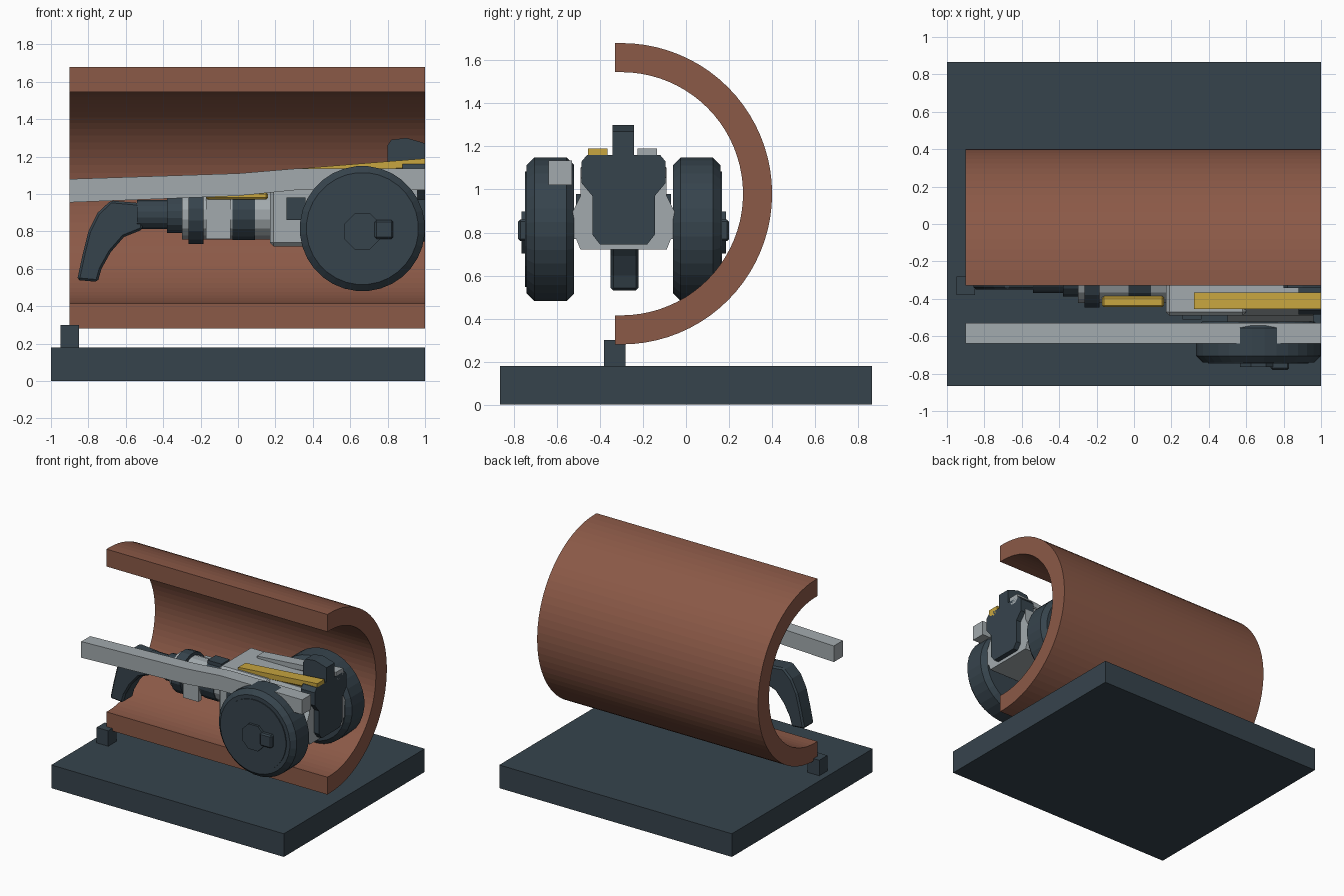
import bpy, bmesh, math
from mathutils import Vector

if "Cube" in bpy.data.objects:
    bpy.data.objects.remove(bpy.data.objects["Cube"])


def material(name, rgb):
    m = bpy.data.materials.new(name)
    m.diffuse_color = (*rgb, 1)
    m.use_nodes = True
    m.node_tree.nodes["Principled BSDF"].inputs["Base Color"].default_value = m.diffuse_color
    return m


SLATE = material("dark slate", (0.037, 0.057, 0.073))
BROWN = material("clay brown", (0.258, 0.100, 0.063))
GREY = material("pale grey", (0.362, 0.402, 0.423))
GOLD = material("gold", (0.578, 0.381, 0.050))
CY = -0.29  # centre line of the vehicle


def prism(name, pts, axis, a, b, mat, bevel=0.0, slope=0.0):
    """Extrude a 2D outline along x (outline is y,z) or y (outline is x,z)."""
    def place(p, t):
        return Vector((t, p[0], p[1])) if axis == "x" else Vector((p[0], t, p[1]))
    bm = bmesh.new()
    ends = [[bm.verts.new(place(p, t)) for p in pts] for t in (a, b)]
    for ring in ends:
        bm.faces.new(ring)
    n = len(pts)
    for i in range(n):
        j = (i + 1) % n
        bm.faces.new((ends[0][i], ends[0][j], ends[1][j], ends[1][i]))
    for v in bm.verts:
        v.co.z += slope * (v.co.x - 1)
    bmesh.ops.recalc_face_normals(bm, faces=bm.faces)
    mesh = bpy.data.meshes.new(name)
    bm.to_mesh(mesh)
    bm.free()
    mesh.materials.append(mat)
    ob = bpy.data.objects.new(name, mesh)
    bpy.context.collection.objects.link(ob)
    if bevel:
        mod = ob.modifiers.new("bevel", "BEVEL")
        mod.width = bevel
        mod.segments = 1
        mod.angle_limit = math.radians(40)
    return ob


def box(name, x, y, z, mat, bevel=0.0):
    pts = [(y[0], z[0]), (y[1], z[0]), (y[1], z[1]), (y[0], z[1])]
    return prism(name, pts, "x", x[0], x[1], mat, bevel)


def circle(u, v, r, n):
    return [(u + r * math.cos(2 * math.pi * (i + .5) / n),
             v + r * math.sin(2 * math.pi * (i + .5) / n)) for i in range(n)]


def mirrored(half):
    """Complete a right-hand outline (offset from centre line, z)."""
    return [(CY + u, z) for u, z in half] + [(CY - u, z) for u, z in reversed(half)]


# Display base and small post
box("base", (-1, 1), (-0.865, 0.865), (0, 0.18), SLATE)
box("post", (-0.95, -0.85), (-0.38, -0.28), (0.18, 0.30), SLATE)

# Half pipe, open towards the front
angles = [math.pi * (i / 40 - 0.5) for i in range(41)]
arc = lambda r: [(-0.30 + r * math.cos(t), 0.98 + r * math.sin(t)) for t in angles]
outer, inner = arc(0.70), arc(0.565)
pipe = ([(-0.33, 0.28)] + outer + [(-0.33, 1.68), (-0.33, 1.545)]
        + inner[::-1] + [(-0.33, 0.415)])
prism("half_pipe", pipe, "x", -0.9, 1, BROWN)

# Wheels: tyre with a rounded shoulder, raised disc, hub and axle cap
for side, label in ((-1, "near"), (1, "far")):
    def wy(a, b):
        return sorted((CY + side * a, CY + side * b))
    parts = (("tyre", circle(0.665, 0.815, 0.335, 32), 0.23, 0.45, 0.035),
             ("disc", circle(0.665, 0.815, 0.27, 32), 0.40, 0.457, 0),
             ("hub", circle(0.665, 0.80, 0.105, 8), 0.45, 0.475, 0))
    for part, pts, a, b, bev in parts:
        y0, y1 = wy(a, b)
        prism(f"{label}_{part}", pts, "y", y0, y1, SLATE, bev)
    box(f"{label}_axle_cap", (0.73, 0.83), wy(0.44, 0.49), (0.76, 0.86), SLATE, 0.01)

# Main body with axle flanges
body = mirrored([(0.20, 0.72), (0.22, 0.77), (0.32, 0.77), (0.32, 0.88),
                 (0.24, 0.89), (0.20, 0.97), (0.20, 1.05), (0.16, 1.12)])
prism("rear_axle_body", body, "x", 0.50, 0.96, GREY)
box("body", (0.17, 0.60), (-0.49, -0.09), (0.72, 1.12), GREY, 0.02)
for s in (-1, 1):
    y = CY + s * 0.20
    box("side_vent", (0.26, 0.36), (y - 0.02, y + 0.02), (0.86, 0.98), SLATE)

# Tail plate and mast
plate = mirrored([(0.11, 0.745), (0.145, 0.79), (0.145, 0.97), (0.195, 1.03),
                  (0.195, 1.13), (0.17, 1.16)])
prism("tail_plate", plate, "x", 0.88, 1, SLATE)
mast = [(0.80, 1.10), (1, 1.10), (1, 1.27), (0.97, 1.28), (0.90, 1.30),
        (0.82, 1.29), (0.80, 1.26)]
prism("mast", mast, "y", CY - 0.052, CY + 0.048, SLATE)

# Sloping rails on top of the body
for name, y, mat in (("gold_rail", -0.41, GOLD), ("grey_rail", -0.18, GREY)):
    rail = [(y - 0.02, 1.125), (y + 0.02, 1.125), (y + 0.045, 1.15),
            (y + 0.045, 1.19), (y - 0.045, 1.19), (y - 0.045, 1.15)]
    prism(name, rail, "x", 0.32, 1, mat, slope=0.08)

# Long side beam
beam = [(-0.9, 0.955), (0, 0.99), (0.3, 1.02), (1, 1.02), (1, 1.135),
        (0.3, 1.135), (0, 1.11), (-0.9, 1.08)]
prism("side_beam", beam, "y", -0.64, -0.53, GREY)

# Stepped barrel along the centre line
for name, x0, x1, r, mat in (("barrel_neck", -0.54, -0.30, 0.08, SLATE),
                             ("barrel_step", -0.38, -0.26, 0.10, SLATE),
                             ("barrel_collar", -0.30, 0.20, 0.135, GREY),
                             ("barrel_ring", -0.265, -0.185, 0.16, SLATE),
                             ("barrel_band", -0.03, 0.09, 0.14, SLATE)):
    prism(name, circle(CY, 0.89, r, 16), "x", x0, x1, mat)
for s in (-1, 1):
    y = CY + s * 0.12
    box("barrel_side_plate", (-0.17, -0.04), (y - 0.02, y + 0.02), (0.76, 0.98), GREY)
box("gold_strip", (-0.17, 0.16), (-0.445, -0.385), (0.97, 1.01), GOLD, 0.01)
box("top_block", (-0.03, 0.09), (-0.33, -0.23), (1.00, 1.05), SLATE)

# Bent front leg
leg = [(-0.86, 0.54), (-0.75, 0.53), (-0.73, 0.60), (-0.68, 0.69), (-0.61, 0.77),
       (-0.51, 0.81), (-0.51, 0.95), (-0.68, 0.965), (-0.75, 0.90), (-0.80, 0.80),
       (-0.83, 0.68)]
prism("front_leg", leg, "y", CY - 0.06, CY + 0.07, SLATE, 0.012)
